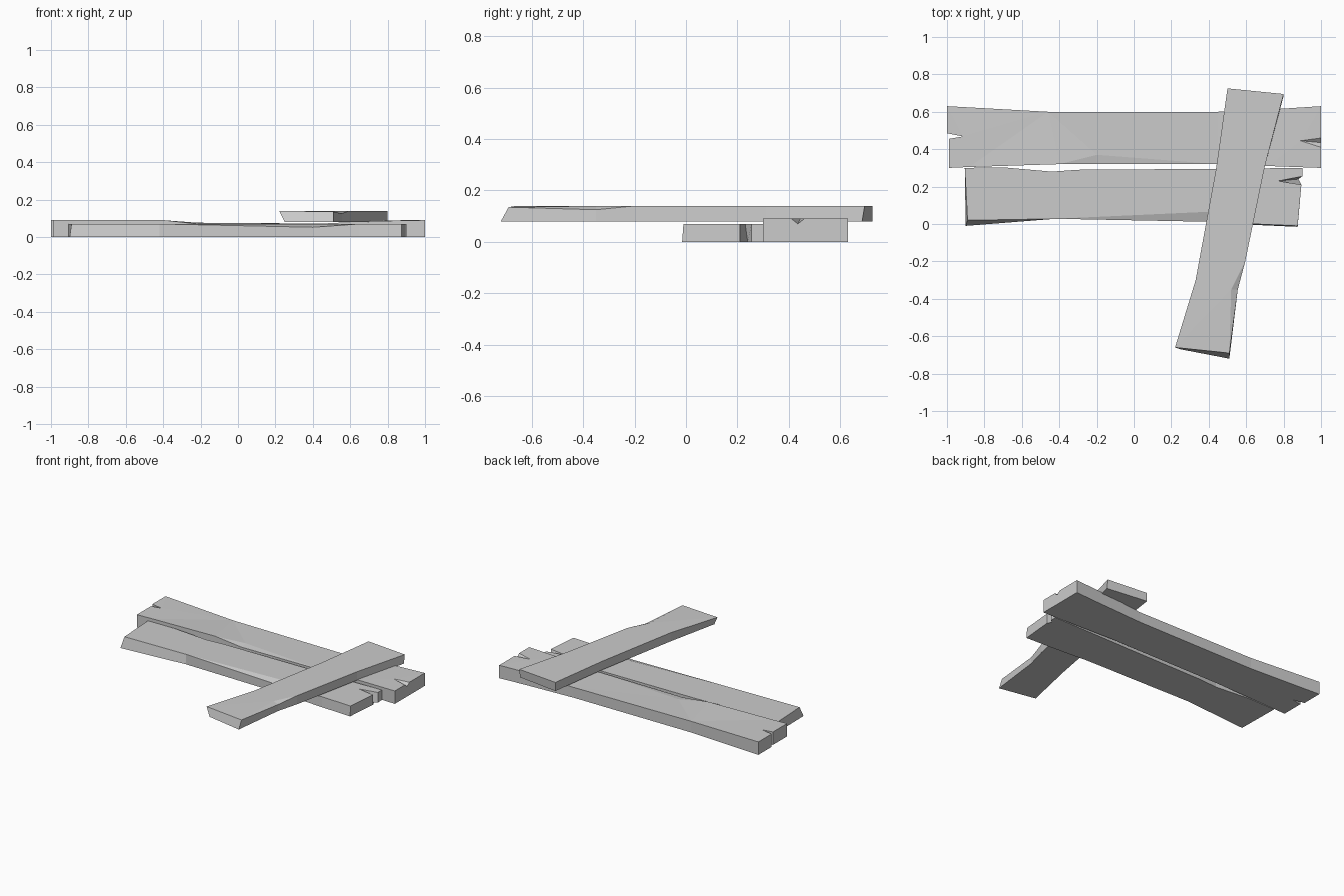
import bpy, bmesh
from mathutils import Vector
from mathutils.geometry import delaunay_2d_cdt

if "Cube" in bpy.data.objects:
    bpy.data.objects.remove(bpy.data.objects["Cube"])


def plank(name, outline, ridge, z0, creases=()):
    """outline: clockwise (x, y, top z[, dx, dy of the lower edge]); ridge: points inside the top."""
    n = len(outline)
    pts = [Vector(p[:2]) for p in list(outline) + list(ridge)]
    heights = [p[2] for p in list(outline) + list(ridge)]
    loop = [(i, (i + 1) % n) for i in range(n)] + list(creases)
    flat, _, tris, orig, _, _ = delaunay_2d_cdt(pts, loop, [], 1, 1e-5)
    bm = bmesh.new()
    top_of, verts = {}, []
    for v, src in zip(flat, orig):
        nv = bm.verts.new((v.x, v.y, heights[src[0]]))
        verts.append(nv)
        for s in src:
            top_of[s] = nv
    for t in tris:
        bm.faces.new([verts[i] for i in t])
    low = []
    for p in outline:
        dx, dy = p[3:5] if len(p) > 3 else (0, 0)
        low.append(bm.verts.new((p[0] + dx, p[1] + dy, z0)))
    for i in range(n):
        j = (i + 1) % n
        bm.faces.new((top_of[i], top_of[j], low[j], low[i]))
    base = bm.faces.new(low)
    bmesh.ops.triangulate(bm, faces=[base])
    bmesh.ops.recalc_face_normals(bm, faces=bm.faces)
    me = bpy.data.meshes.new(name)
    bm.to_mesh(me)
    bm.free()
    ob = bpy.data.objects.new(name, me)
    bpy.context.collection.objects.link(ob)


# Rear plank, split at the left end and chipped at the right end
plank("rear_plank", [
    (-1, .63, .09), (-.46, .60, .078), (.45, .60, .072), (.8, .617, .088), (1, .63, .09),
    (1, .46, .09), (1, .435, .07), (1, .41, .09), (1, .30, .09),
    (.72, .31, .085), (.45, .32, .072), (-.2, .32, .068), (-.4, .32, .09),
    (-.88, .305, .09), (-.99, .30, .09), (-.99, .455, .09),
    (-.915, .468, .09), (-1, .485, .09)],
    [(.89, .445, .09), (-.2, .37, .075)], 0, [(12, 19), (19, 1)])

# Front plank, with a worn front edge and a split right end
plank("front_plank", [
    (-.905, .30, .07), (-.7, .303, .07), (-.44, .28, .07), (-.3, .29, .07),
    (.45, .295, .07), (.9, .30, .07), (.9, .255, .07), (.77, .23, .07, .11, .01),
    (.895, .21, .07), (.875, -.01, .07, 0, -.005), (.65, .0, .07, 0, -.005),
    (.4, .012, .052), (-.42, .028, .07), (-.89, .02, .07, -.01, -.03)],
    [(.39, .065, .07), (.6, .03, .07)], 0, [(12, 14), (14, 15), (15, 10)])

# Loose plank lying across the other two
plank("cross_plank", [
    (.5, .725, .14), (.8, .695, .14, 0, -.01), (.70, .31, .14), (.595, -.2, .14),
    (.555, -.35, .125), (.51, -.69, .135, 0, -.03), (.22, -.66, .14, .03, -.01),
    (.33, -.3, .14), (.44, .3, .14)],
    [(.52, -.35, .14)], .08, [(3, 9), (9, 5)])
